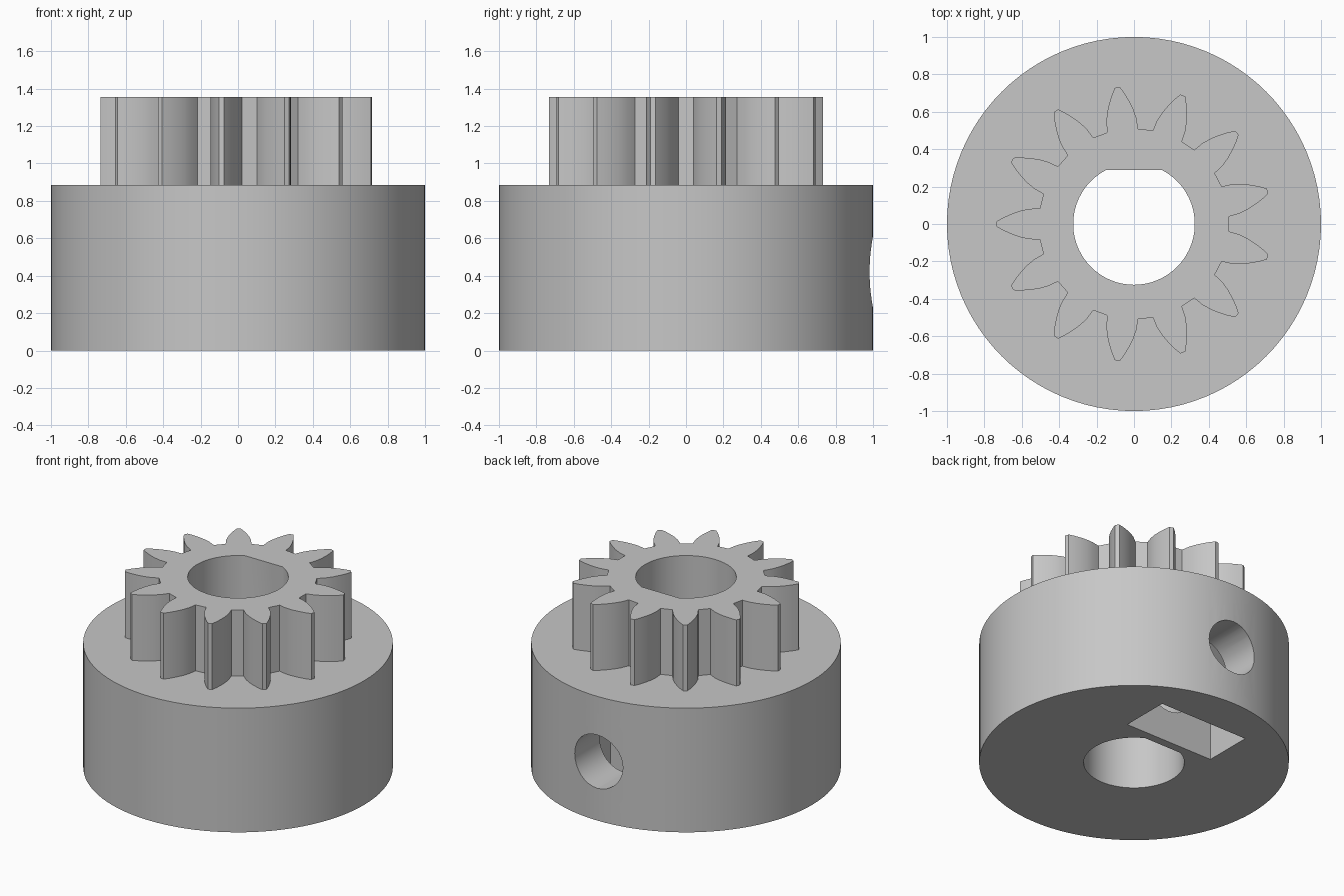
import bpy, bmesh
from math import pi, sin, cos, asin, sqrt, atan2, hypot
from mathutils import Matrix, Vector

if "Cube" in bpy.data.objects:
    bpy.data.objects.remove(bpy.data.objects["Cube"])

HUB_TOP, GEAR_TOP = 0.885, 1.355
SCREW_Z = 0.42
TEETH = 13

grey = bpy.data.materials.new("light grey")
grey.use_nodes = True
colour = (0.57, 0.57, 0.57, 1)
grey.diffuse_color = colour
grey.node_tree.nodes["Principled BSDF"].inputs["Base Color"].default_value = colour


def prism(name, outline, start, end, matrix=Matrix()):
    """Extrude a flat outline from start to end along its local z axis."""
    bm = bmesh.new()
    face = bm.faces.new([bm.verts.new((x, y, start)) for x, y in outline])
    grown = bmesh.ops.extrude_face_region(bm, geom=[face])["geom"]
    verts = [v for v in grown if isinstance(v, bmesh.types.BMVert)]
    bmesh.ops.translate(bm, verts=verts, vec=(0, 0, end - start))
    bm.transform(matrix)
    bmesh.ops.recalc_face_normals(bm, faces=bm.faces)
    mesh = bpy.data.meshes.new(name)
    bm.to_mesh(mesh)
    bm.free()
    mesh.materials.append(grey)
    obj = bpy.data.objects.new(name, mesh)
    bpy.context.collection.objects.link(obj)
    return obj


def arc(radius, start, end, steps):
    """Points along an arc, both ends included."""
    angles = [start + (end - start) * i / steps for i in range(steps + 1)]
    return [(radius * cos(a), radius * sin(a)) for a in angles]


def combine(target, tool, operation):
    """Apply a boolean and discard the tool object."""
    tool.hide_render = True
    mod = target.modifiers.new(operation, 'BOOLEAN')
    mod.operation = operation
    mod.solver = 'EXACT'
    mod.object = tool
    bpy.context.view_layer.objects.active = target
    bpy.ops.object.modifier_apply(modifier=mod.name)
    bpy.data.objects.remove(tool)


# Round hub
hub = prism("pinion_hub", arc(1, 0, 2 * pi, 96)[:-1], 0, HUB_TOP)

# Toothed gear: one tooth flank (radius, half width), mirrored and repeated
flank = [(0.503, 0.083), (0.56, 0.081), (0.61, 0.07), (0.655, 0.054),
         (0.7, 0.034), (0.735, 0.014)]
tooth = [(x, -y) for x, y in flank] + flank[::-1]
gear_outline = []
for i in range(TEETH):
    a = pi + 2 * pi * i / TEETH
    gear_outline += [(x * cos(a) - y * sin(a), x * sin(a) + y * cos(a))
                     for x, y in tooth]
gear = prism("gear_teeth", gear_outline, HUB_TOP - 0.03, GEAR_TOP)
combine(hub, gear, 'UNION')

# D-shaped shaft bore, flat towards the back
BORE, FLAT = 0.325, 0.29
flat_angle = asin(FLAT / BORE)
bore = prism("shaft_bore", arc(BORE, pi - flat_angle, 2 * pi + flat_angle, 56),
             -0.1, GEAR_TOP + 0.1)
combine(hub, bore, 'DIFFERENCE')

# Nut pocket open at the bottom, with a pointed top that fits a hex nut
HALF = 0.35
corner = 2 * HALF / sqrt(3)
pocket_outline = [(-HALF, -0.1), (HALF, -0.1), (HALF, SCREW_Z + corner / 2),
                  (0, SCREW_Z + corner), (-HALF, SCREW_Z + corner / 2)]
upright = Matrix.Rotation(pi / 2, 4, 'X')   # local y to z, local z to -y
pocket = prism("nut_pocket", pocket_outline, -0.70, -0.35, upright)
combine(hub, pocket, 'DIFFERENCE')

# Set screw hole from the back into the bore
screw = prism("screw_hole", arc(0.19, 0, 2 * pi, 32)[:-1], -1.1, -0.1,
              Matrix.Translation((0, 0, SCREW_Z)) @ upright)
combine(hub, screw, 'DIFFERENCE')

# Smooth the round walls, keep the edges crisp
bpy.ops.object.select_all(action='DESELECT')
hub.select_set(True)
bpy.context.view_layer.objects.active = hub
bpy.ops.object.shade_smooth_by_angle(angle=pi / 6)
